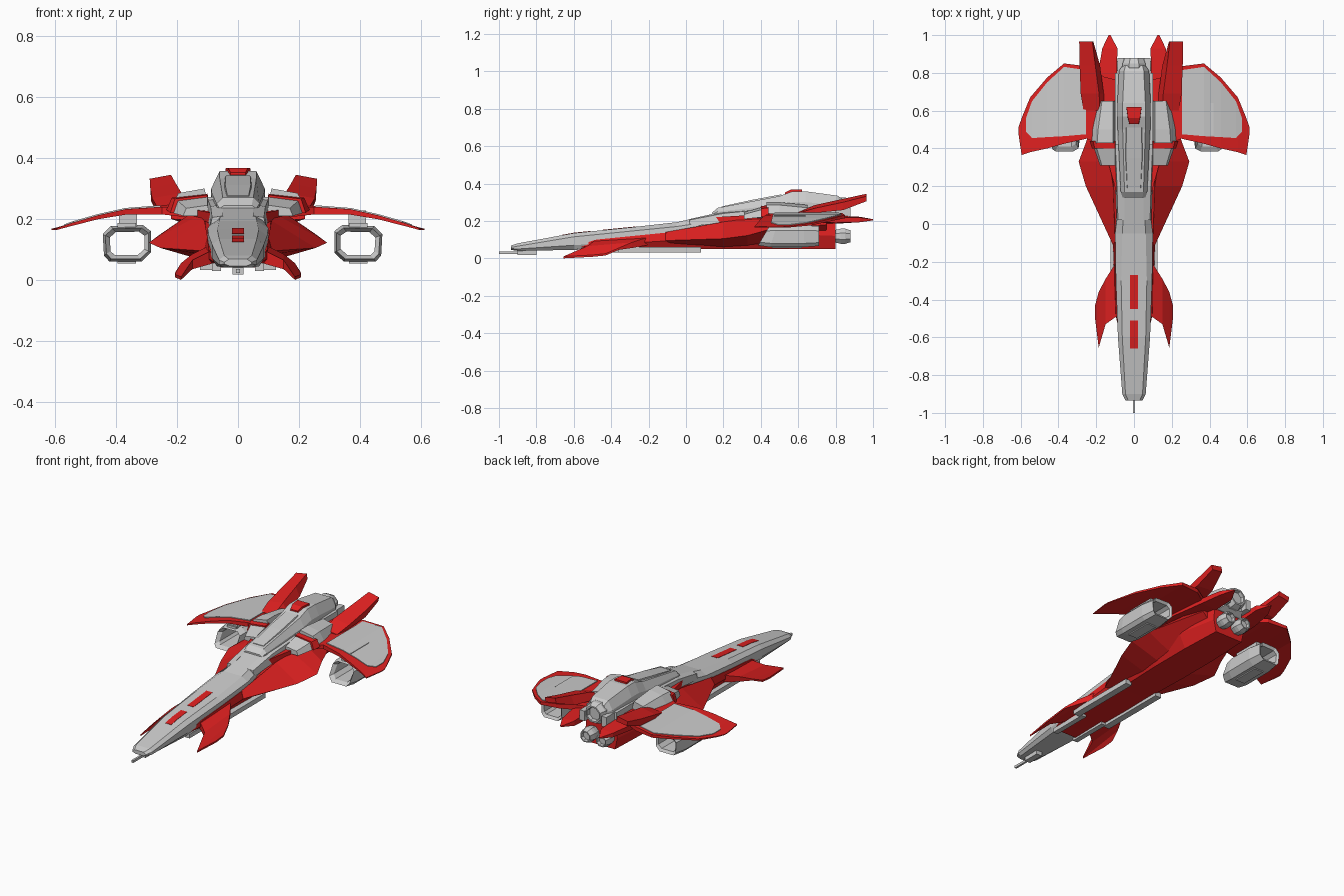
import bpy, bmesh, math

red = bpy.data.materials.new("red_paint")
red.diffuse_color = (0.75, 0.015, 0.015, 1)


def loft(name, rings, mat=None, mirror=False, dx=0.0, loop=False):
    """Skin a list of rings of 3D points; mirror adds the x-flipped side, shifted by dx."""
    bm = bmesh.new()
    for side in ((1, -1) if mirror else (1,)):
        off = dx if side < 0 else 0
        vs = [[bm.verts.new((side * x + off, y, z)) for x, y, z in r] for r in rings]
        n = len(rings[0])
        pairs = list(zip(vs, vs[1:]))
        if loop:
            pairs.append((vs[-1], vs[0]))
        for a, b in pairs:
            for i in range(n):
                j = (i + 1) % n
                bm.faces.new((a[i], a[j], b[j], b[i]))
        if not loop:
            bm.faces.new(vs[0])
            bm.faces.new(vs[-1])
    bmesh.ops.recalc_face_normals(bm, faces=bm.faces)
    me = bpy.data.meshes.new(name)
    bm.to_mesh(me)
    bm.free()
    ob = bpy.data.objects.new(name, me)
    bpy.context.collection.objects.link(ob)
    if mat:
        me.materials.append(mat)
    return ob


def sec(y, *pts):
    return [(x, y, z) for x, z in pts]


def sym(y, *half):
    """Left-right symmetric section from the right half, bottom to top."""
    return sec(y, *half, *[(-x, z) for x, z in reversed(half)])


def box(name, x0, x1, y0, y1, z0, z1, mat=None, mirror=False, dx=0.0):
    q = ((x0, z0), (x1, z0), (x1, z1), (x0, z1))
    return loft(name, [sec(y0, *q), sec(y1, *q)], mat, mirror, dx)


def rib(x, y0, y1, z0, z1, t):
    return [(x, y0, z0), (x, y0, z0 - t), (x, y1, z1 - t), (x, y1, z1)]


def octagon(y, r, cx, cz):
    a = [math.pi / 8 + i * math.pi / 4 for i in range(8)]
    return [(cx + r * math.cos(t), y, cz + r * math.sin(t)) for t in a]


# Long grey nose and neck
loft("nose_fuselage", [
    sym(-.935, (.025, .045), (.045, .052), (.045, .058), (.03, .068)),
    sym(-.90, (.045, .04), (.062, .05), (.062, .065), (.045, .08)),
    sym(-.60, (.07, .045), (.085, .07), (.085, .115), (.062, .135)),
    sym(-.30, (.08, .06), (.096, .09), (.096, .145), (.068, .165)),
    sym(-.05, (.08, .08), (.10, .12), (.10, .17), (.062, .193)),
    sym(.15, (.08, .10), (.085, .14), (.075, .20), (.05, .238)),
    sym(.40, (.08, .10), (.08, .14), (.075, .20), (.05, .25))])

# Nose gun
box("gun_mount", -.018, .018, -.90, -.80, .018, .05)
box("gun_barrel", -.006, .006, -1.0, -.88, .022, .036)

# Red stripes on the nose
for name, ys in (("front_stripe", ((-.66, .124), (-.60, .135), (-.51, .144))),
                 ("rear_stripe", ((-.45, .15), (-.30, .165), (-.27, .168)))):
    loft(name, [sec(y, (-.02, z - .01), (.02, z - .01), (.02, z + .002), (-.02, z + .002))
                for y, z in ys], red)

# Red belly hull
loft("belly_hull", [
    sym(-.56, (.055, .04), (.08, .06), (.08, .075)),
    sym(-.48, (.075, .042), (.098, .07), (.096, .10)),
    sym(0, (.09, .05), (.115, .10), (.103, .148)),
    sym(.3, (.10, .05), (.15, .12), (.11, .21)),
    sym(.55, (.10, .05), (.14, .13), (.12, .22)),
    sym(.80, (.09, .05), (.105, .12), (.10, .20))], red)

# Belly skids
box("belly_skid", .085, .125, -.36, .08, .032, .06, mirror=True)
box("front_skid", .055, .085, -.58, -.34, .03, .055, mirror=True)

# Pointed side sponsons
loft("side_sponson", [
    sec(-.11, (.09, .08), (.112, .095), (.10, .14)),
    sec(.20, (.10, .06), (.255, .105), (.11, .195)),
    sec(.33, (.10, .065), (.293, .122), (.13, .212)),
    sec(.43, (.10, .075), (.255, .15), (.15, .222)),
    sec(.75, (.08, .12), (.14, .18), (.12, .222))], red, True)

# Drooping front canards
loft("canard", [
    rib(.08, -.48, -.18, .10, .12, .045),
    rib(.15, -.53, -.29, .065, .085, .03),
    rib(.187, -.655, -.36, .010, .055, .010),
    rib(.206, -.50, -.43, .018, .025, .010)], red, True)

# Main wings: red plate with inset grey top panel
loft("wing", [
    rib(.08, .12, .76, .218, .24, .035),
    rib(.16, .41, .78, .235, .24, .03),
    rib(.25, .452, .835, .24, .242, .025),
    rib(.37, .425, .85, .232, .232, .018),
    rib(.46, .40, .775, .212, .212, .013),
    rib(.55, .38, .67, .186, .186, .01),
    rib(.595, .365, .56, .17, .172, .006),
    rib(.612, .48, .51, .168, .168, .004)], red, True)
loft("wing_panel", [
    rib(.255, .475, .815, .245, .245, .006),
    rib(.37, .465, .832, .236, .236, .006),
    rib(.46, .46, .75, .216, .216, .006),
    rib(.54, .455, .65, .193, .193, .006),
    rib(.572, .49, .56, .182, .182, .006)], None, True)

# Hollow engine nacelles under the wings, with raked fronts
outer = ((-.05, .06), (.055, .057), (.082, .03), (.078, -.04),
         (.06, -.06), (-.045, -.06), (-.076, -.03), (-.076, .04))


def duct(y, s, sz, rake):
    return [(.392 + x * s, y + rake * (z + .06), .12 + z * sz) for x, z in outer]


loft("nacelle", [duct(.385, .9, .85, .5), duct(.45, 1, 1, .3), duct(.63, 1, 1, 0),
                 duct(.71, .85, .9, 0), duct(.70, .72, .64, 0), duct(.41, .72, .64, .5)],
     None, True, .03, loop=True)
for z0, z1 in ((.165, .186), (.054, .07)):
    box("nacelle_rib", .365, .425, .46, .62, z0, z1, None, True, .03)
box("nacelle_pylon", .362, .42, .47, .64, .175, .228, None, True, .03)

# Dorsal cockpit block
loft("dorsal_body", [
    sym(.14, (.06, .19), (.06, .235), (.045, .245)),
    sym(.17, (.068, .19), (.07, .25), (.05, .27)),
    sym(.50, (.088, .19), (.086, .285), (.06, .333)),
    sym(.57, (.09, .19), (.088, .30), (.06, .358)),
    sym(.64, (.09, .19), (.088, .30), (.06, .358)),
    sym(.81, (.08, .19), (.08, .285), (.052, .335)),
    sym(.84, (.06, .21), (.06, .28), (.045, .315))])
loft("canopy", [
    sym(.19, (.04, .26), (.035, .277)),
    sym(.35, (.05, .29), (.042, .312)),
    sym(.51, (.048, .32), (.04, .342))])
loft("dorsal_beacon", [
    sym(.53, (.026, .34), (.024, .352)),
    sym(.56, (.034, .34), (.032, .368)),
    sym(.62, (.042, .34), (.04, .368))], red)
loft("neck_shoulder", [
    sec(.02, (.05, .17), (.092, .17), (.085, .205), (.05, .21)),
    sec(.20, (.05, .18), (.098, .19), (.09, .24), (.05, .25)),
    sec(.45, (.05, .18), (.11, .20), (.10, .265), (.05, .27))], None, True)
box("tail_rail", .055, .088, .64, .88, .21, .27, None, True)
box("dorsal_rail", .082, .10, .42, .80, .23, .272, None, True)

# Shoulder blisters with a red band between them
loft("front_blister", [
    sec(.31, (.09, .21), (.18, .21), (.17, .235), (.10, .245)),
    sec(.41, (.09, .21), (.215, .22), (.20, .262), (.10, .275))], None, True)
loft("blister_band", [
    sec(.40, (.09, .21), (.222, .22), (.207, .266), (.10, .279)),
    sec(.44, (.09, .21), (.235, .23), (.217, .270), (.10, .283))], red, True)
loft("rear_blister", [
    sec(.43, (.09, .21), (.228, .23), (.195, .285), (.11, .30)),
    sec(.50, (.09, .21), (.225, .23), (.19, .285), (.11, .30)),
    sec(.65, (.09, .21), (.19, .23), (.17, .27), (.11, .285))], None, True)

# Raised tail fins and flat lower tails
loft("upper_fin", [
    sec(.60, (.13, .235), (.235, .235), (.237, .242), (.15, .25)),
    sec(.69, (.13, .245), (.248, .243), (.252, .268), (.155, .285)),
    sec(.84, (.15, .265), (.255, .258), (.258, .30), (.175, .318)),
    sec(.965, (.185, .315), (.253, .305), (.26, .332), (.19, .345))], red, True, .03 * -1)
loft("lower_tail", [
    sec(.50, (.09, .19), (.22, .20), (.22, .225), (.09, .235)),
    sec(.80, (.09, .185), (.19, .19), (.19, .22), (.09, .228)),
    sec(.93, (.088, .193), (.168, .193), (.168, .218), (.088, .222)),
    sec(1.0, (.124, .203), (.134, .203), (.134, .209), (.124, .209))], red, True)

# Rear engine nozzles
for name, x, z, r in (("main_nozzle", 0, .265, .066),
                      ("left_nozzle", -.052, .118, .044), ("right_nozzle", .052, .118, .044)):
    loft(name, [octagon(y, r * k, x, z) for y, k in
                ((.76, .8), (.80, .85), (.83, 1), (.85, 1), (.88, .78), (.88, .64), (.86, .58))])
